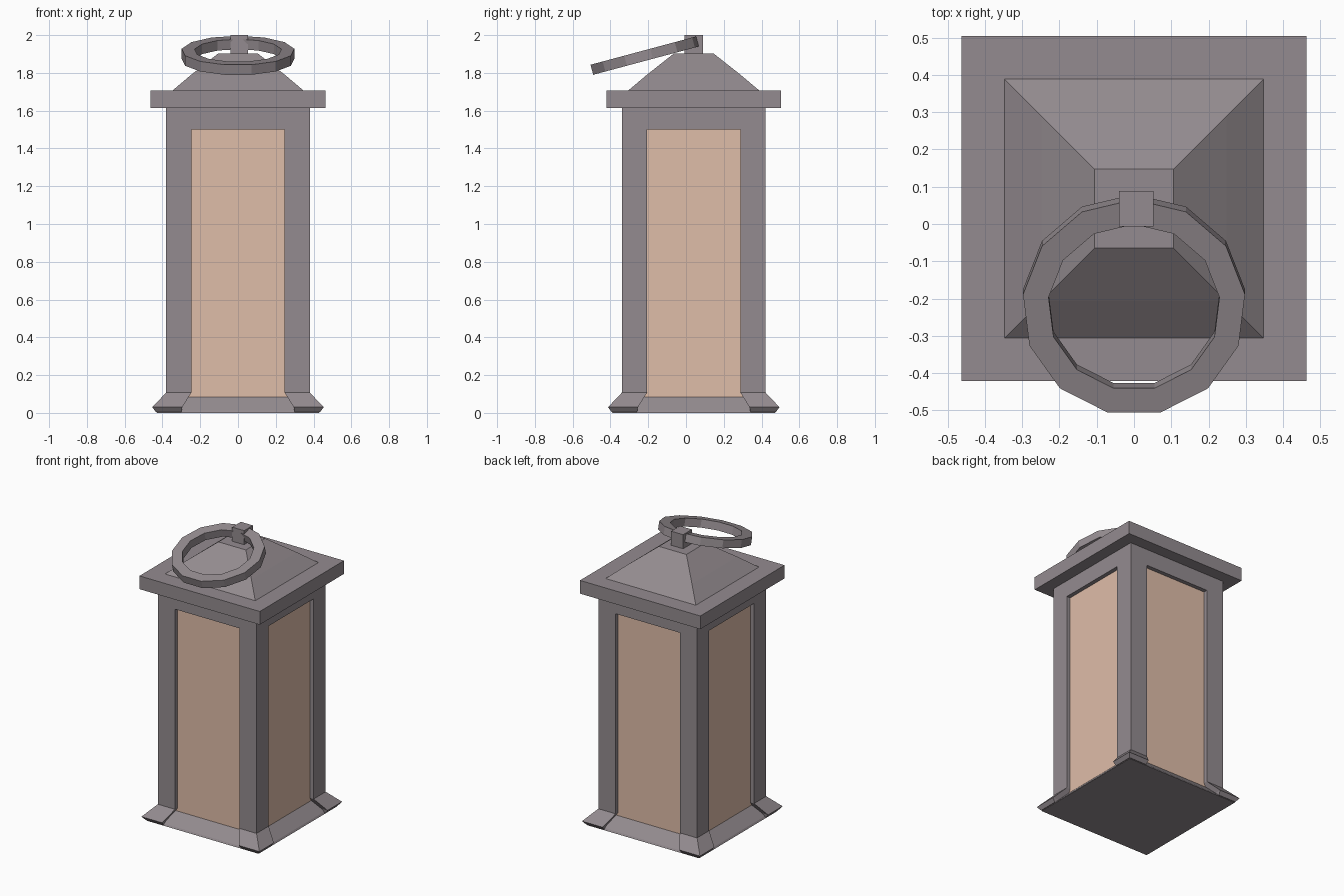
import bpy, bmesh, math
from mathutils import Matrix, Vector

if "Cube" in bpy.data.objects:
    bpy.data.objects.remove(bpy.data.objects["Cube"])

CY = 0.041  # lantern body centre in y (the ring overhangs the front)


def material(name, rgb):
    m = bpy.data.materials.new(name)
    m.diffuse_color = (*rgb, 1)
    m.use_nodes = True
    m.node_tree.nodes["Principled BSDF"].inputs["Base Color"].default_value = m.diffuse_color
    return m


METAL = material("grey metal", (0.295, 0.260, 0.277))
GLASS = material("warm glass", (0.74, 0.51, 0.395))


def finish(name, bm, mat):
    bmesh.ops.recalc_face_normals(bm, faces=bm.faces)
    me = bpy.data.meshes.new(name)
    bm.to_mesh(me)
    bm.free()
    me.materials.append(mat)
    ob = bpy.data.objects.new(name, me)
    bpy.context.collection.objects.link(ob)
    return ob


def loft(name, sections, mat, sx=1, sy=1):
    """Stack of rectangles (x0, x1, y0, y1, z), mirrored by sx/sy about the lantern axis."""
    bm = bmesh.new()
    rings = [[bm.verts.new((sx * x, CY + sy * y, z))
              for x, y in ((x0, y0), (x1, y0), (x1, y1), (x0, y1))]
             for x0, x1, y0, y1, z in sections]
    bm.faces.new(rings[0])
    bm.faces.new(rings[-1])
    for a, b in zip(rings, rings[1:]):
        for i in range(4):
            j = (i + 1) % 4
            bm.faces.new((a[i], a[j], b[j], b[i]))
    return finish(name, bm, mat)


def square_loft(name, steps, mat):
    return loft(name, [(-h, h, -h, h, z) for h, z in steps], mat)


# glass panes set back between the posts
square_loft("glass_panes", [(0.352, 0.06), (0.352, 1.52)], GLASS)

# four corner posts with flared feet
for sx, sy, side in ((1, 1, "back_right"), (-1, 1, "back_left"),
                     (1, -1, "front_right"), (-1, -1, "front_left")):
    prof = [(0.30, 0.435, 0.005), (0.295, 0.454, 0.03),
            (0.247, 0.38, 0.108), (0.247, 0.38, 1.62)]
    loft("post_" + side, [(a, b, a, b, z) for a, b, z in prof], METAL, sx, sy)

# sloping sill at the bottom, header under the eaves
square_loft("base_sill", [(0.432, 0.0), (0.425, 0.012), (0.352, 0.085)], METAL)
square_loft("header", [(0.38, 1.5), (0.38, 1.62)], METAL)

# eaves slab, hipped roof and top block
square_loft("eaves", [(0.463, 1.614), (0.463, 1.706)], METAL)
square_loft("roof", [(0.35, 1.704), (0.248, 1.79), (0.106, 1.902)], METAL)
loft("ring_holder", [(-0.04, 0.052, -0.048, 0.048, z) for z in (1.895, 2.0)], METAL)

# tilted thirteen-sided carrying ring
bm = bmesh.new()
N, R, r, h = 13, 0.3, 0.231, 0.0275
tilt = Matrix.Translation((0, -0.217, 1.892)) @ Matrix.Rotation(math.radians(15), 4, 'X')
loops = []
for i in range(N):
    a = math.pi / 2 + i * math.tau / N
    loops.append([bm.verts.new(tilt @ Vector((q * math.cos(a), q * math.sin(a), z)))
                  for q, z in ((R, -h), (R, h), (r, h), (r, -h))])
for i in range(N):
    a, b = loops[i], loops[(i + 1) % N]
    for k in range(4):
        m = (k + 1) % 4
        bm.faces.new((a[k], a[m], b[m], b[k]))
finish("carrying_ring", bm, METAL)
